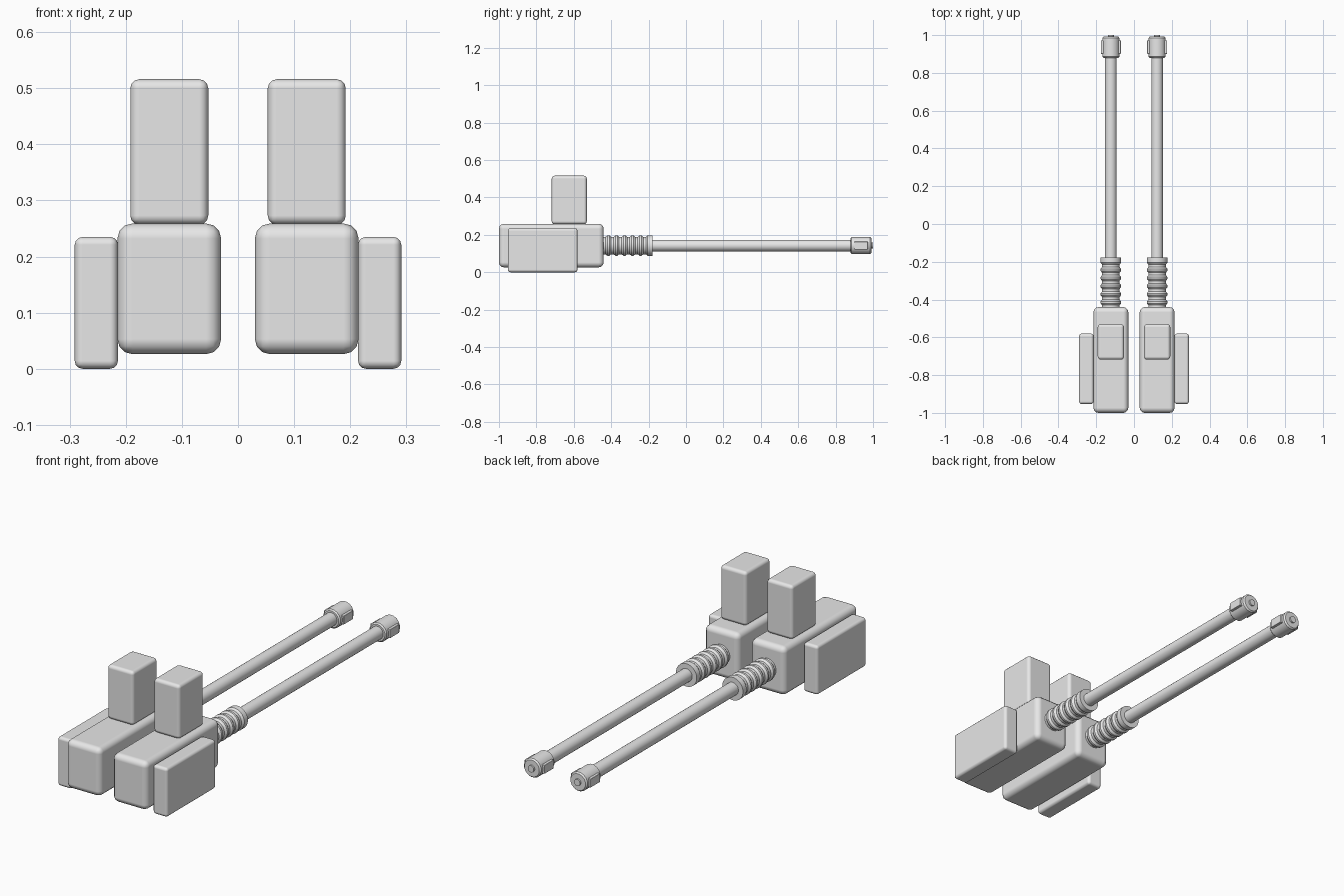
import bpy, bmesh, math

if "Cube" in bpy.data.objects:
    bpy.data.objects.remove(bpy.data.objects["Cube"])

CX, CZ = 0.1225, 0.1425   # axis of the right-hand gun

grey = bpy.data.materials.new("plain grey")
grey.diffuse_color = (0.8, 0.8, 0.8, 1)
grey.use_nodes = True
grey.node_tree.nodes["Principled BSDF"].inputs["Base Color"].default_value = grey.diffuse_color


def finish(name, bm, bevel=0.0, segments=3):
    """Make an object from a bmesh, bevel it and mirror it across x = 0."""
    bmesh.ops.recalc_face_normals(bm, faces=bm.faces[:])
    me = bpy.data.meshes.new(name)
    bm.to_mesh(me)
    bm.free()
    me.materials.append(grey)
    me.shade_smooth()
    ob = bpy.data.objects.new(name, me)
    bpy.context.collection.objects.link(ob)
    if bevel:
        b = ob.modifiers.new("bevel", 'BEVEL')
        b.width, b.segments = bevel, segments
        b.harden_normals = True
    else:
        me.set_sharp_from_angle(angle=math.radians(35))
    m = ob.modifiers.new("mirror", 'MIRROR')
    m.use_mirror_merge = False
    return ob


def box(name, lo, hi, bevel, segments=3):
    bm = bmesh.new()
    bmesh.ops.create_cube(bm, size=1)
    for v in bm.verts:
        v.co = [(a + b) / 2 + c * (b - a) for a, b, c in zip(lo, hi, v.co)]
    return finish(name, bm, bevel, segments)


def lathe(name, profile, sides=24):
    """Spin a (y, radius) profile around the gun axis, with capped ends."""
    bm = bmesh.new()
    rings = []
    for y, r in profile:
        rings.append([bm.verts.new((CX + r * math.cos(t), y, CZ + r * math.sin(t)))
                      for t in (2 * math.pi * (i + 0.5) / sides for i in range(sides))])
    for a, b in zip(rings, rings[1:]):
        for i in range(sides):
            j = (i + 1) % sides
            bm.faces.new((a[i], a[j], b[j], b[i]))
    bm.faces.new(rings[0])
    bm.faces.new(rings[-1])
    return finish(name, bm)


# Housings
box("receiver", (0.03, -1.0, 0.026), (0.215, -0.44, 0.259), 0.027)
box("top_magazine", (0.053, -0.718, 0.257), (0.192, -0.53, 0.516), 0.016)
box("side_ammo_box", (0.214, -0.953, 0.0), (0.291, -0.58, 0.235), 0.014)

# Ribbed recoil sleeve
sleeve = [(-0.46, 0.047)]
for k in range(6):
    y = -0.43 + k * 0.043
    sleeve += [(y, 0.047), (y + 0.010, 0.055), (y + 0.020, 0.055), (y + 0.030, 0.047)]
sleeve[-1] = (-0.178, 0.055)
lathe("recoil_sleeve", sleeve)

# Barrel, muzzle and bore tip
lathe("barrel", [(-0.2, 0.031), (0.9, 0.031)])
lathe("muzzle", [(0.88, 0.040), (0.886, 0.046), (0.985, 0.046), (0.992, 0.040)], 16)
lathe("bore_tip", [(0.98, 0.016), (1.0, 0.016)], 16)

# Raised plates on both sides of each muzzle
for side, label in ((-1, "inner"), (1, "outer")):
    x = sorted((CX + side * 0.035, CX + side * 0.053))
    box("muzzle_plate_" + label, (x[0], 0.90, CZ - 0.021), (x[1], 0.972, CZ + 0.021), 0.003, 2)
